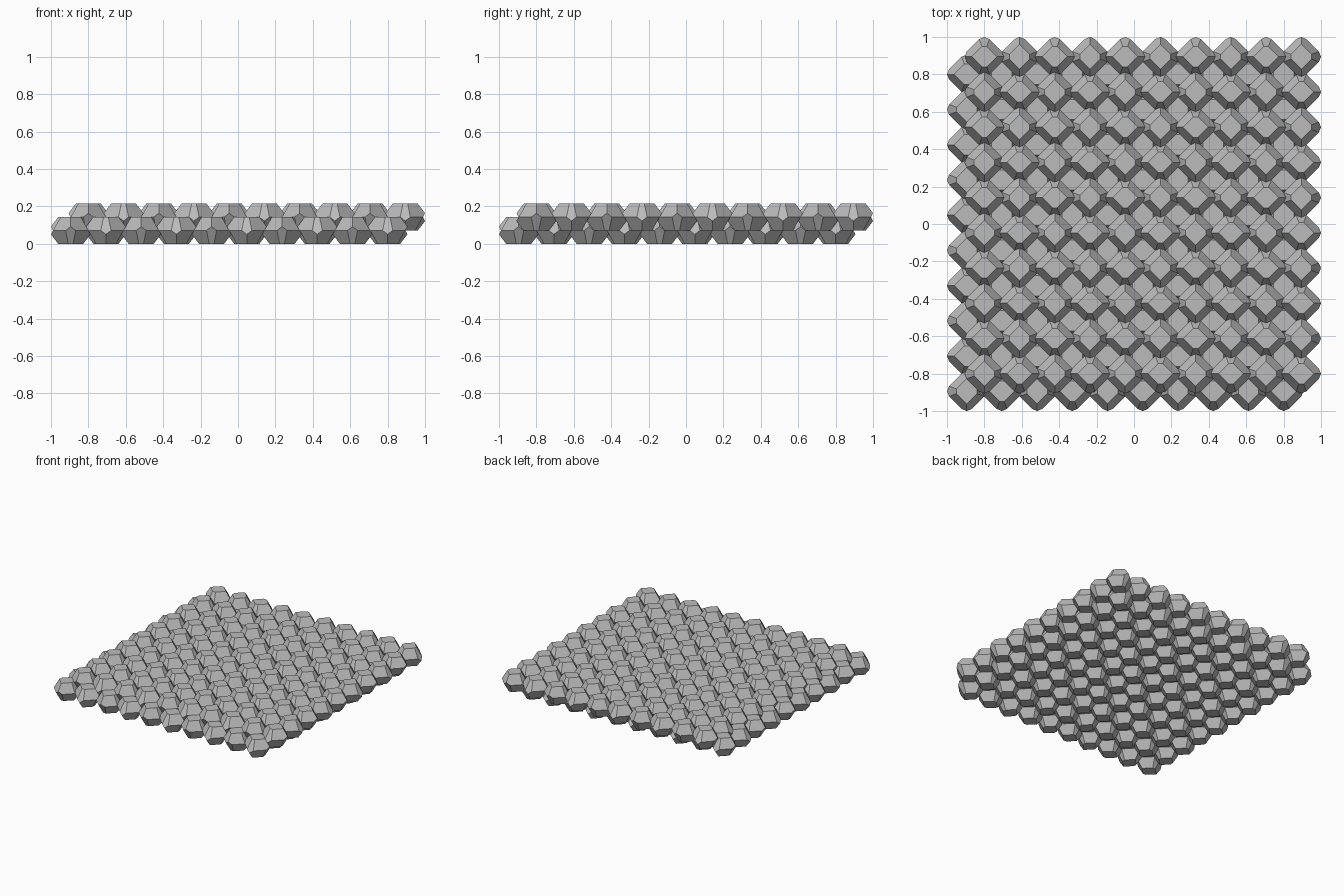
import bpy
import bmesh
import math
from mathutils import Vector

cube = bpy.data.objects.get("Cube")
if cube:
    bpy.data.objects.remove(cube, do_unlink=True)

PITCH = 0.1883     # spacing of cells within a layer
HEIGHT = 0.143     # height of one cell
SLOPE = 1.8        # steepness of the tilted side facets
COUNT = 10

# Material
grey = bpy.data.materials.new("plain_grey")
grey.use_nodes = True
colour = (0.5, 0.5, 0.5, 1.0)
grey.diffuse_color = colour
grey.node_tree.nodes["Principled BSDF"].inputs["Base Color"].default_value = colour


def slice_off(bm, point, normal):
    """Cut away everything beyond the plane and close the cut with one face."""
    cut = bmesh.ops.bisect_plane(
        bm, geom=bm.verts[:] + bm.edges[:] + bm.faces[:], dist=1e-6,
        plane_co=Vector(point), plane_no=Vector(normal).normalized(),
        clear_outer=True)
    rim = [e for e in cut["geom_cut"] if isinstance(e, bmesh.types.BMEdge)]
    if rim:
        bmesh.ops.edgeloop_fill(bm, edges=rim)


def make_cell_mesh():
    """Fourteen-sided foam cell: flat ends, eight slanted and four side facets."""
    bm = bmesh.new()
    bmesh.ops.create_cube(bm, size=1.0)
    bmesh.ops.scale(bm, vec=(0.5, 0.5, HEIGHT), verts=bm.verts)
    # Slanted facets toward the cells of the layers above and below
    for sx in (-1, 1):
        for sy in (-1, 1):
            for sz in (-1, 1):
                normal = Vector((sx * PITCH, sy * PITCH, sz * HEIGHT))
                slice_off(bm, normal / 4, normal)
    # Side facets: leaning up along x, leaning down along y
    for s in (-1, 1):
        slice_off(bm, (s * PITCH / 2, 0, 0), (s * SLOPE, 0, 1))
        slice_off(bm, (0, s * PITCH / 2, 0), (0, s * SLOPE, -1))
    bmesh.ops.recalc_face_normals(bm, faces=bm.faces)
    mesh = bpy.data.meshes.new("foam_cell")
    bm.to_mesh(mesh)
    bm.free()
    mesh.materials.append(grey)
    return mesh


# Two offset layers, with every other cell given a quarter turn
cell = make_cell_mesh()
for layer, name in enumerate(("lower_cell", "upper_cell")):
    shift = (layer - 0.5) * PITCH / 2
    for i in range(COUNT):
        for j in range(COUNT):
            ob = bpy.data.objects.new(f"{name}_{i}_{j}", cell)
            ob.location = ((i - (COUNT - 1) / 2) * PITCH + shift,
                           (j - (COUNT - 1) / 2) * PITCH + shift,
                           (layer + 1) * HEIGHT / 2)
            ob.rotation_euler.z = math.pi / 2 * ((i + j) % 2)
            bpy.context.collection.objects.link(ob)
